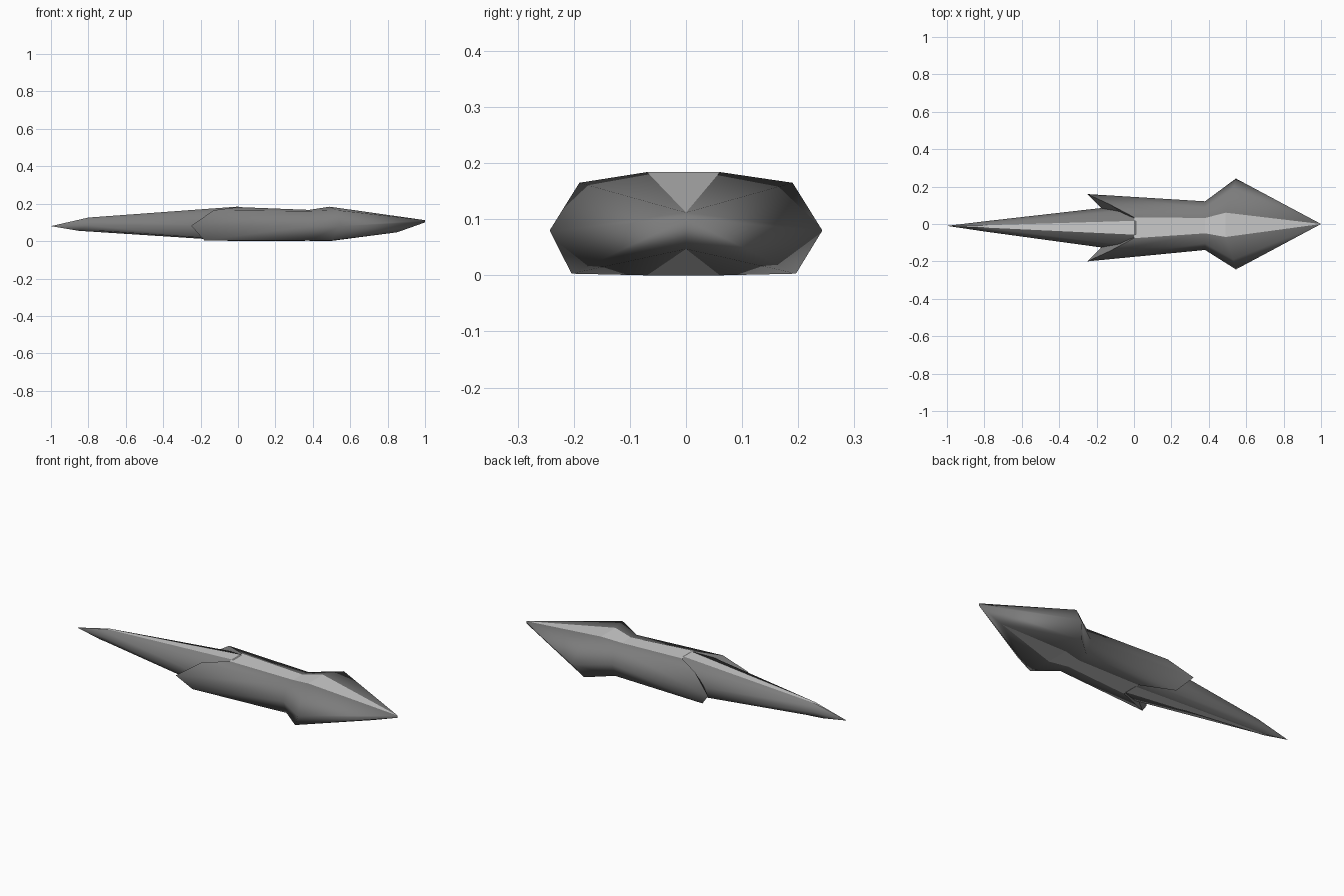
import bpy, bmesh

cube = bpy.data.objects.get("Cube")
if cube:
    bpy.data.objects.remove(cube)


def material(name, v):
    m = bpy.data.materials.new(name)
    m.use_nodes = True
    m.diffuse_color = (v, v, v, 1)
    bsdf = m.node_tree.nodes["Principled BSDF"]
    bsdf.inputs["Base Color"].default_value = (v, v, v, 1)
    bsdf.inputs["Roughness"].default_value = 0.6
    return m


DARK = material("dark grey", 0.2)
LIGHT = material("light grey", 0.6)


def centre(x):
    """The centre line drifts slightly to the side behind the waist."""
    return 0.0 if x > 0.5 else (max(-0.02, -0.04 * (0.5 - x) - 0.004) if x > -0.3 else -0.01 - 0.01 * (x + 1) / 0.7)


def finish(name, bm, mat):
    bmesh.ops.remove_doubles(bm, verts=bm.verts, dist=0.0005)
    bmesh.ops.recalc_face_normals(bm, faces=bm.faces)
    mesh = bpy.data.meshes.new(name)
    bm.to_mesh(mesh)
    bm.free()
    mesh.materials.append(mat)
    obj = bpy.data.objects.new(name, mesh)
    bpy.context.collection.objects.link(obj)
    return obj


def strip(bm, a, b, smooth, sharp_from=99):
    """Bridge two lines of points with quads, or triangles where they meet."""
    for i in range(len(a) - 1):
        pts = []
        for p in (a[i], a[i + 1], b[i + 1], b[i]):
            if p not in pts:
                pts.append(p)
        if len(pts) > 2:
            f = bm.faces.new([bm.verts.new(p) for p in pts])
            f.smooth = smooth and i < sharp_from


def side(line, s):
    return [(x, centre(x) + s * y, z) for x, y, z in line]


def build(name, lines, plate_len, sharp_from=99):
    """Two smooth flanks from lengthwise lines, closed by flat plates."""
    bm = bmesh.new()
    for s in (1, -1):
        for a, b in zip(lines, lines[1:]):
            strip(bm, side(a, s), side(b, s), True, sharp_from)
    # close the hull with the hidden part of the top and bottom
    for line in (lines[0], lines[-1]):
        rest = line[plate_len - 1:]
        strip(bm, side(rest, 1), side(rest, -1), False)
    finish(name, bm, DARK)
    for label, line in (("top", lines[0]), ("bottom", lines[-1])):
        bm = bmesh.new()
        part = line[:plate_len]
        strip(bm, side(part, 1), side(part, -1), False)
        plate = finish(f"{name}_{label}_plate", bm, LIGHT)
        up = 1 if label == "top" else -1
        for p in plate.data.polygons:
            if p.normal.z * up < 0:
                p.flip()
        plate.data.update()


# Arrow-shaped head: tip, barb, waist, flared rear rim, tucked-in rear edge
head = [
    [(1, 0, .112), (.49, .065, .184), (.38, .041, .167), (0, .056, .182), (.05, .03, .165)],
    [(1, 0, .112), (.53, .19, .165), (.38, .095, .16), (-.13, .125, .165), (-.06, .07, .15)],
    [(1, 0, .1), (.545, .243, .08), (.38, .13, .08), (-.25, .18, .082), (-.16, .09, .082)],
    [(.85, 0, .047), (.5, .2, .003), (.38, .1, .003), (-.18, .13, .004), (-.1, .07, .02)],
    [(.85, 0, .047), (.49, .065, 0), (.38, .041, .002), (0, .056, .001), (.05, .03, .02)],
]
build("spear_head", head, 4, 3)

# Long tapering tail, sunk into the head
tail = [
    [(-1, 0, .08), (-.8, .006, .126), (0, .037, .1845), (.1, .03, .16)],
    [(-1, 0, .08), (-.8, .018, .115), (-.1, .088, .158), (.1, .07, .15)],
    [(-1, 0, .08), (-.8, .027, .085), (-.17, .106, .082), (.1, .1, .082)],
    [(-1, 0, .08), (-.84, .016, .062), (-.1, .088, .012), (.1, .07, .02)],
    [(-1, 0, .08), (-.85, .006, .055), (0, .037, 0), (.1, .03, .015)],
]
build("tail_spike", tail, 3)
